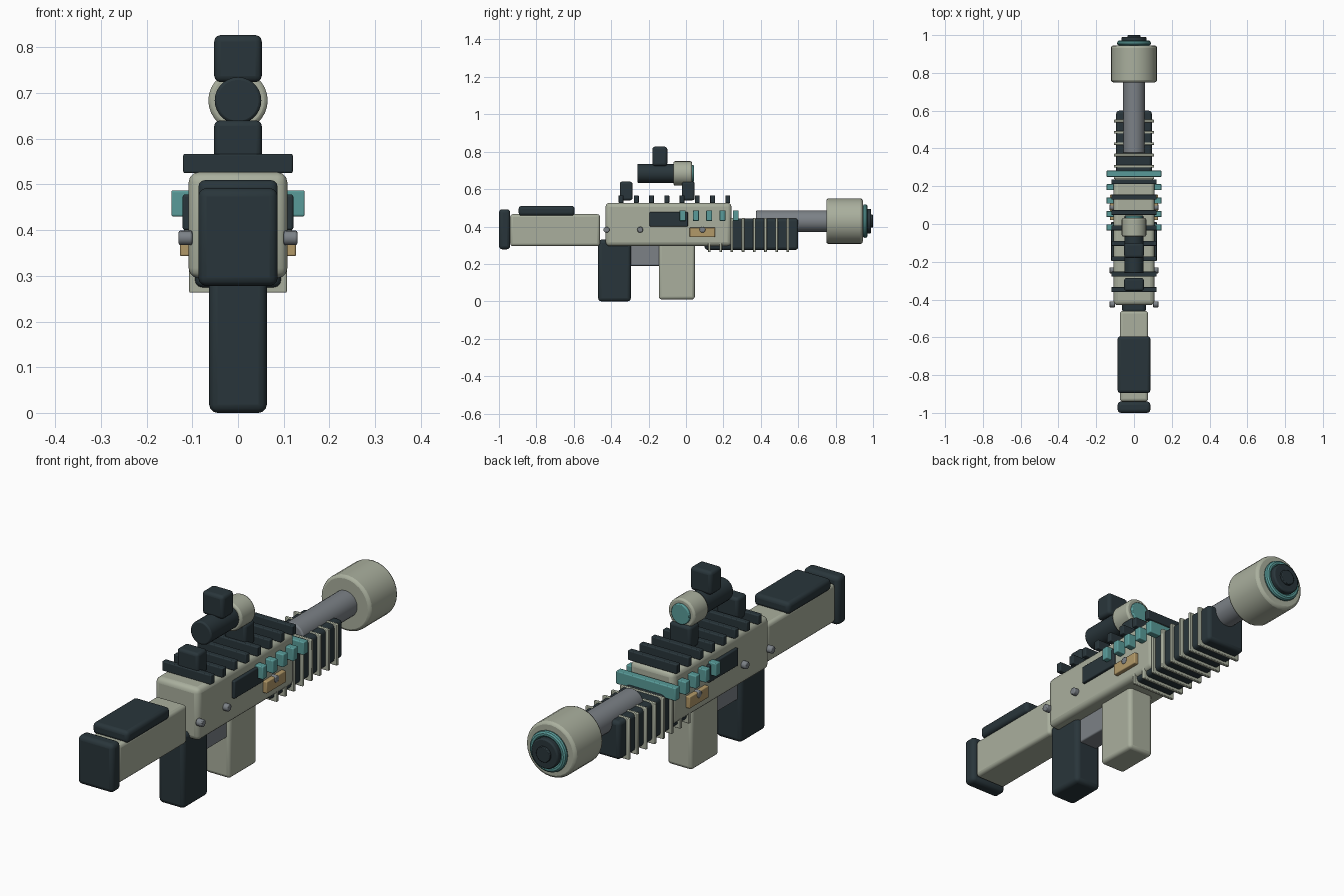
import bpy, math

if "Cube" in bpy.data.objects:
    bpy.data.objects.remove(bpy.data.objects["Cube"])


def material(name, rgb):
    m = bpy.data.materials.new(name)
    m.diffuse_color = (*rgb, 1)
    m.use_nodes = True
    m.node_tree.nodes["Principled BSDF"].inputs["Base Color"].default_value = m.diffuse_color
    return m


OLIVE = material("olive", (0.40, 0.43, 0.34))
DARK = material("dark", (0.022, 0.036, 0.043))
TEAL = material("teal", (0.10, 0.33, 0.32))
TAN = material("tan", (0.45, 0.32, 0.14))
STEEL = material("steel", (0.20, 0.22, 0.24))


def finish(ob, name, mat, bevel, segments):
    ob.name = name
    ob.data.materials.append(mat)
    if bevel:
        b = ob.modifiers.new("bevel", "BEVEL")
        b.width, b.segments = bevel, segments
        b.limit_method, b.angle_limit = "ANGLE", math.radians(40)
    bpy.ops.object.shade_smooth_by_angle(angle=math.radians(32))
    return ob


def box(name, mat, half_x, y, z, bevel=0.012, x=0, segments=3):
    """Bevelled box from half width and (min, max) ranges in y and z."""
    bpy.ops.mesh.primitive_cube_add(size=1, location=(x, sum(y) / 2, sum(z) / 2))
    ob = bpy.context.object
    ob.scale = (2 * half_x, y[1] - y[0], z[1] - z[0])
    bpy.ops.object.transform_apply(location=False, rotation=False, scale=True)
    return finish(ob, name, mat, bevel, segments)


def tube(name, mat, r, y, z, bevel=0.006, sides=28):
    """Cylinder lying along y."""
    bpy.ops.mesh.primitive_cylinder_add(
        vertices=sides, radius=r, depth=y[1] - y[0],
        location=(0, sum(y) / 2, z), rotation=(-math.pi / 2, 0, 0))
    return finish(bpy.context.object, name, mat, bevel, 2)


# Stock
box("butt_pad", DARK, 0.087, (-1.0, -0.94), (0.278, 0.492), 0.018)
box("stock", OLIVE, 0.075, (-0.94, -0.46), (0.295, 0.466), 0.015)
box("cheek_rest", DARK, 0.087, (-0.895, -0.595), (0.458, 0.51), 0.016)

# Receiver, grip, magazine
box("receiver", OLIVE, 0.108, (-0.43, 0.243), (0.295, 0.527), 0.022)
box("grip", DARK, 0.063, (-0.47, -0.295), (0.0, 0.33), 0.018)
box("trigger_housing", STEEL, 0.045, (-0.32, -0.13), (0.19, 0.32), 0.006)
box("magazine", OLIVE, 0.061, (-0.145, 0.047), (0.01, 0.33), 0.015)

# Side details on both sides
for side, s in (("left", -1), ("right", 1)):
    box(f"port_{side}", DARK, 0.012, (-0.195, 0.01), (0.40, 0.478), 0.005, x=s * 0.109)
    box(f"plate_{side}", TAN, 0.011, (0.02, 0.155), (0.343, 0.395), 0.004, x=s * 0.116)
    for i, y in enumerate((-0.425, -0.245, 0.088)):
        bpy.ops.mesh.primitive_cylinder_add(
            vertices=16, radius=0.016, depth=0.03,
            location=(s * 0.115, y, 0.383), rotation=(0, math.pi / 2, 0))
        finish(bpy.context.object, f"rivet_{side}_{i}", STEEL, 0.004, 2)

# Glowing cross bars through the receiver
for i in range(5):
    y = -0.018 + 0.071 * i
    box(f"energy_bar_{i}", TEAL, 0.146, (y - 0.016, y + 0.016), (0.43, 0.487), 0.004)

# Top rail slats
for i in range(8):
    y = -0.347 + 0.0815 * i
    box(f"rail_slat_{i}", DARK, 0.12, (y - 0.013, y + 0.013), (0.525, 0.567), 0.004)

# Ribbed handguard
box("handguard", DARK, 0.094, (0.10, 0.60), (0.275, 0.443), 0.015)
for i in range(8):
    y = 0.125 + 0.06 * i
    box(f"handguard_rib_{i}", OLIVE, 0.107, (y - 0.007, y + 0.007), (0.263, 0.446), 0.003, segments=2)

# Barrel and muzzle
tube("barrel", STEEL, 0.058, (0.375, 0.78), 0.429)
tube("muzzle", OLIVE, 0.122, (0.75, 0.945), 0.429, 0.012)
bpy.ops.mesh.primitive_torus_add(
    major_segments=32, minor_segments=10, major_radius=0.076, minor_radius=0.014,
    location=(0, 0.958, 0.429), rotation=(math.pi / 2, 0, 0))
finish(bpy.context.object, "muzzle_ring", TEAL, 0, 1)
tube("muzzle_core", DARK, 0.066, (0.93, 0.99), 0.429)
tube("muzzle_bore", DARK, 0.034, (0.95, 1.0), 0.429, 0.003)

# Scope
for i, y in enumerate((-0.32, 0.012)):
    box(f"scope_mount_{i}", DARK, 0.052, (y - 0.034, y + 0.034), (0.54, 0.64), 0.012)
tube("scope_body", DARK, 0.051, (-0.26, -0.05), 0.684)
tube("scope_bell", OLIVE, 0.065, (-0.067, 0.032), 0.684, 0.008)
tube("scope_lens", TEAL, 0.045, (0.0, 0.042), 0.684, 0.004)
box("scope_turret", DARK, 0.052, (-0.18, -0.10), (0.724, 0.827), 0.014)
